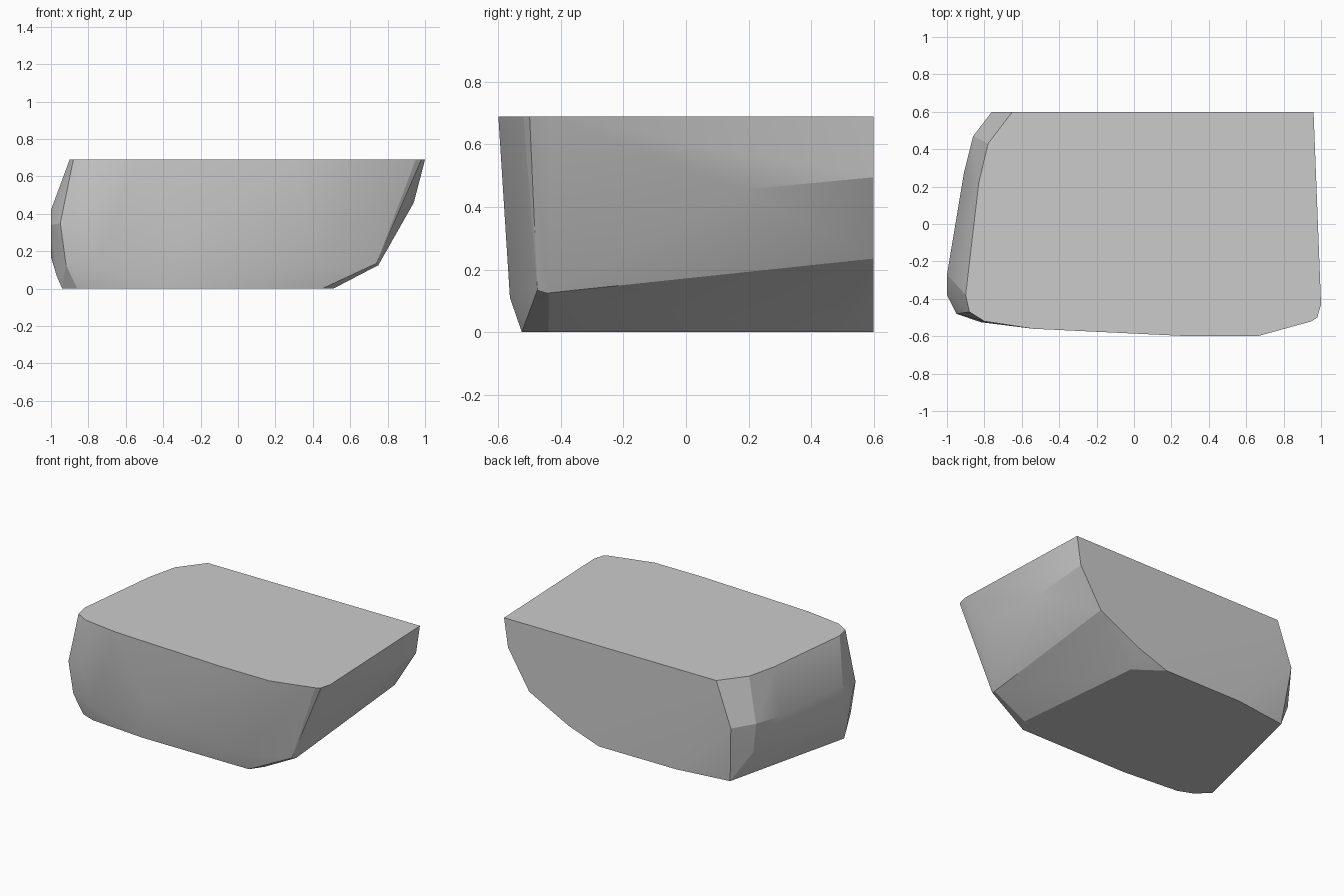
import bpy, bmesh

if "Cube" in bpy.data.objects:
    bpy.data.objects.remove(bpy.data.objects["Cube"])

# Outlines of the boulder: flat top, flat bottom
top = [(-.65, .6), (-.78, .43), (-.83, .22), (-.9, -.38), (-.88, -.47),
       (-.8, -.52), (-.54, -.56), (.3, -.6), (.66, -.6), (.95, -.52),
       (.98, -.5), (1, -.43), (.96, .6)]
bottom = [(.24, .6), (-.345, .6), (-.72, .55), (-.94, -.37), (-.86, -.45),
          (-.76, -.49), (-.36, -.525), (.45, -.525), (.51, -.44), (.42, .47)]

# Corners of the worn sides between the two flats
left_side = [(-1, -.27, .42), (-1, -.38, .34), (-1, -.29, .17), (-.97, -.35, .07),
             (-.76, .6, .39), (-.67, .6, .63), (-.86, .47, .4), (-.91, .27, .39),
             (-.84, .47, .2)]
right_side = [(.94, -.28, .46), (.935, .18, .455), (.93, .6, .495),
              (.77, .6, .235), (.47, .6, .08), (.75, -.44, .125), (.74, -.475, .135)]
front_side = [(-.95, -.48, .35), (-.82, -.525, .4), (-.92, -.47, .13),
              (-.75, -.525, .12), (.42, -.563, .11), (-.3, -.563, .25)]

# Boulder: convex hull around all corners
bm = bmesh.new()
corners = [(x, y, .69) for x, y in top] + [(x, y, 0) for x, y in bottom]
for co in corners + left_side + right_side + front_side:
    bm.verts.new(co)
hull = bmesh.ops.convex_hull(bm, input=bm.verts[:])
loose = [v for v in bm.verts if not v.link_faces]
bmesh.ops.delete(bm, geom=loose, context='VERTS')
# Merge the flat top, bottom and cut back into single faces
bmesh.ops.dissolve_limit(bm, angle_limit=.01, verts=bm.verts[:], edges=bm.edges[:])
bmesh.ops.recalc_face_normals(bm, faces=bm.faces[:])

mesh = bpy.data.meshes.new("boulder")
bm.to_mesh(mesh)
bm.free()
boulder = bpy.data.objects.new("boulder", mesh)
bpy.context.collection.objects.link(boulder)
bpy.context.view_layer.objects.active = boulder
boulder.select_set(True)
bpy.ops.object.shade_smooth_by_angle(angle=.3)
